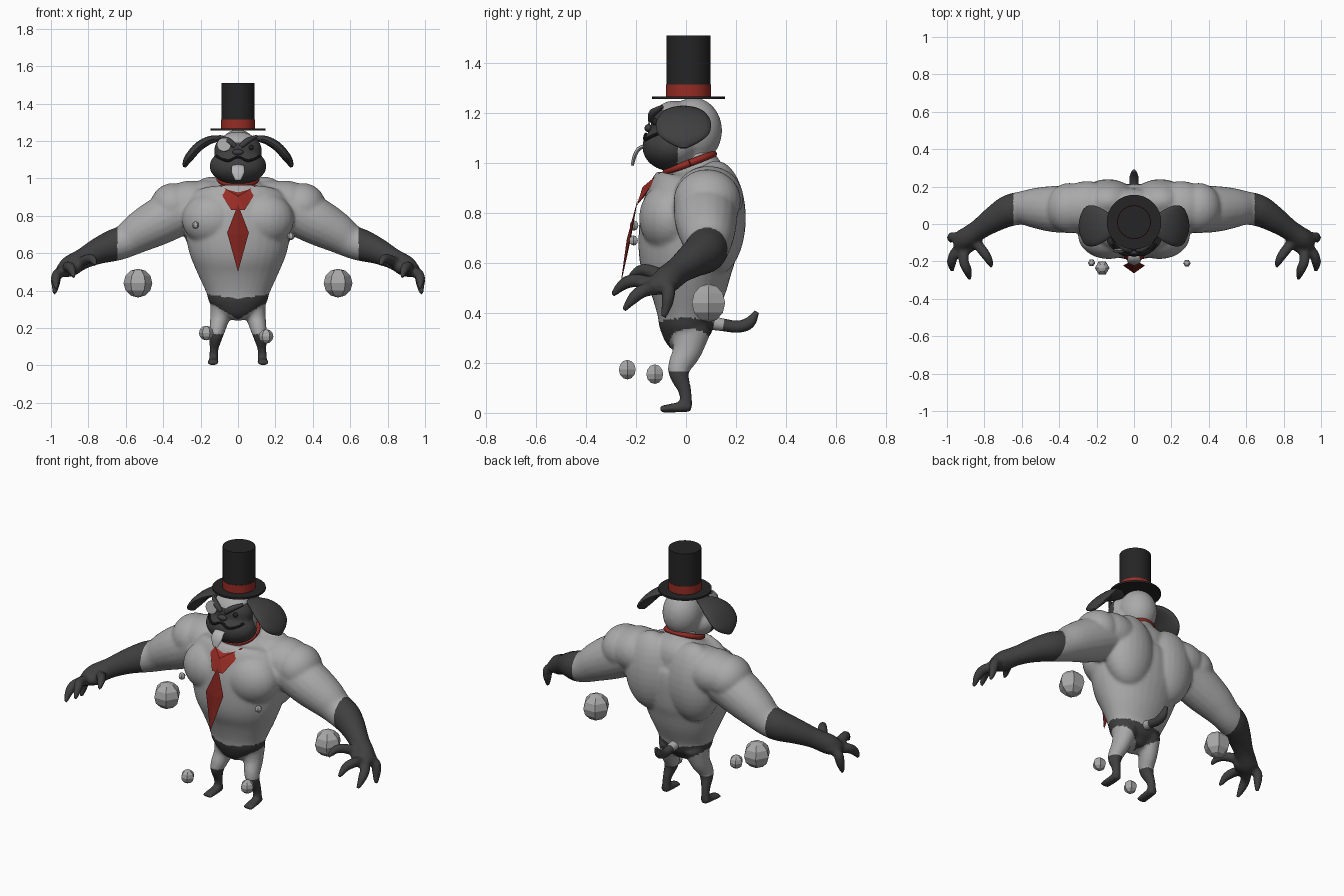
import bpy, bmesh, math
from mathutils import Vector, Matrix

old = bpy.data.objects.get("Cube")
if old:
    bpy.data.objects.remove(old, do_unlink=True)


def material(name, r, g, b):
    mat = bpy.data.materials.new(name)
    mat.use_nodes = True
    mat.diffuse_color = (r, g, b, 1)
    mat.node_tree.nodes["Principled BSDF"].inputs["Base Color"].default_value = (r, g, b, 1)
    return mat


GREY = material("light grey fur", .40, .40, .40)
DARK = material("dark grey fur", .05, .05, .05)
BLACK = material("hat black", .018, .018, .018)
RED = material("red cloth", .31, .025, .018)
DEEP_RED = material("deep red cloth", .2, .016, .012)
PALE = material("pale grey", .46, .46, .46)
X, Y, Z = Vector((1, 0, 0)), Vector((0, 1, 0)), Vector((0, 0, 1))


def finish(name, bm, mats, rule=None, smooth=True, fuse=False):
    """Turn a bmesh into an object, optionally fused into one organic skin."""
    bmesh.ops.recalc_face_normals(bm, faces=bm.faces)
    mesh = bpy.data.meshes.new(name)
    bm.to_mesh(mesh)
    bm.free()
    obj = bpy.data.objects.new(name, mesh)
    bpy.context.scene.collection.objects.link(obj)
    if fuse:
        remesh = obj.modifiers.new("fuse", "REMESH")
        remesh.mode = "VOXEL"
        remesh.voxel_size = .009
        relax = obj.modifiers.new("relax", "SMOOTH")
        relax.factor = .5
        relax.iterations = 8
        graph = bpy.context.evaluated_depsgraph_get()
        mesh = bpy.data.meshes.new_from_object(obj.evaluated_get(graph))
        obj.modifiers.clear()
        obj.data = mesh
        mesh.name = name
    mesh.materials.clear()
    for mat in mats:
        mesh.materials.append(mat)
    for poly in mesh.polygons:
        poly.material_index = int(rule(poly.center)) if rule else 0
        poly.use_smooth = smooth
    if smooth and not fuse:
        mesh.set_sharp_from_angle(angle=math.radians(40))
    return obj


def ball(bm, centre, radii, segments=24, rings=16):
    m = Matrix.Translation(centre) @ Matrix.Diagonal((*radii, 1)) @ Matrix.Rotation(math.pi / 2, 4, "Z")
    bmesh.ops.create_uvsphere(bm, u_segments=segments, v_segments=rings, radius=1, matrix=m)


def spline(points, steps=4):
    """Catmull-Rom through tuples of any length."""
    pts = [points[0], *points, points[-1]]
    out = []
    for a, b, c, d in zip(pts, pts[1:], pts[2:], pts[3:]):
        for i in range(steps):
            t = i / steps
            out.append([q + t / 2 * (r - p + t * (2 * p - 5 * q + 4 * r - s + t * (3 * (q - r) + s - p)))
                        for p, q, r, s in zip(a, b, c, d)])
    return out + [list(points[-1])]


def tube(bm, points, side=X, sides=16, flip=1):
    """Loft of ellipses; points are x, y, z, radius along side [, other radius]."""
    path = spline(points)
    rings = []
    for i, p in enumerate(path):
        before, after = path[max(i - 1, 0)], path[min(i + 1, len(path) - 1)]
        tangent = (Vector(after[:3]) - Vector(before[:3])).normalized()
        u = (side - tangent * side.dot(tangent)).normalized()
        v = tangent.cross(u)
        ring = []
        for k in range(sides):
            ang = math.tau * k / sides
            co = Vector(p[:3]) + u * p[3] * math.cos(ang) + v * p[-1] * math.sin(ang)
            co.x *= flip
            ring.append(bm.verts.new(co))
        rings.append(ring)
    for low, high in zip(rings, rings[1:]):
        for k in range(sides):
            n = (k + 1) % sides
            bm.faces.new((low[k], low[n], high[n], high[k]))
    bm.faces.new(rings[0])
    bm.faces.new(rings[-1])


# Torso: height, half width, front, back
body = bmesh.new()
torso = [(.25, .05, -.03, .06), (.29, .11, -.08, .09), (.34, .155, -.105, .11), (.39, .17, -.115, .12),
         (.5, .22, -.15, .165), (.6, .26, -.185, .195), (.7, .28, -.19, .21), (.8, .29, -.18, .215),
         (.88, .28, -.15, .205), (.94, .2, -.1, .19), (.99, .1, -.055, .14), (1.05, .08, -.04, .1)]
tube(body, [(0, (f + b) / 2, z, w, (b - f) / 2) for z, w, f, b in torso], sides=32)

# Muscles, limbs and digits on both sides
arm = [(.28, .08, .84, .13), (.42, .08, .77, .125), (.52, .085, .715, .11), (.6, .085, .665, .09),
       (.67, .07, .64, .085), (.75, .025, .61, .07), (.83, -.03, .57, .056), (.9, -.08, .53, .056),
       (.935, -.115, .505, .04)]
leg = [(.08, .02, .34, .07, .085), (.098, .005, .25, .052, .06), (.115, -.03, .17, .04, .044),
       (.128, -.005, .09, .025, .027), (.13, .003, .025, .024, .025)]
foot = [(.13, .018, .026, .024, .024), (.132, -.04, .021, .03, .02), (.135, -.105, .014, .03, .014)]
digits = [[(.92, -.08, .51, .03), (.965, -.07, .49, .028), (.975, -.075, .44, .025), (.98, -.09, .38, .011)],
          [(.93, -.12, .5, .03), (.965, -.17, .49, .028), (.975, -.21, .46, .025), (.972, -.25, .41, .011)],
          [(.91, -.12, .51, .03), (.91, -.2, .53, .028), (.89, -.25, .515, .025), (.877, -.295, .47, .011)],
          [(.86, -.08, .54, .03), (.8, -.155, .57, .027), (.775, -.195, .565, .022), (.762, -.23, .535, .011)]]
for s in (1, -1):
    ball(body, (s * .135, -.06, .78), (.165, .128, .145))
    ball(body, (s * .345, .085, .85), (.125, .135, .125))
    ball(body, (s * .25, .09, .86), (.16, .14, .128))
    ball(body, (s * .17, .09, .905), (.16, .11, .085))
    ball(body, (s * .14, .12, .78), (.16, .12, .23))
    ball(body, (s * .9, -.09, .52), (.07, .07, .04))
    tube(body, arm, Y, 20, s)
    tube(body, leg, X, 16, s)
    tube(body, foot, X, 16, s)
    for digit in digits:
        tube(body, digit, Vector((1, 1, 1)), 12, s)


def body_colour(c):
    glove = abs(c.x) > .645
    sock = c.z < .165
    shorts = .245 + .6 * abs(c.x) < c.z < .355 + .15 * abs(c.x) and abs(c.x) < .3
    return glove or sock or shorts


finish("body", body, [GREY, DARK], body_colour, fuse=True)

# Head with a dark face
head = bmesh.new()
ball(head, (0, .03, 1.13), (.11, .115, .132))
ball(head, (0, -.06, 1.065), (.153, .115, .098))
ball(head, (0, -.05, 1.15), (.128, .092, .1))
tube(head, [(0, .03, .96, .08), (0, .03, 1.03, .08), (0, .03, 1.1, .08)])
finish("head", head, [GREY, DARK], lambda c: c.y < -.035 and .965 < c.z < 1.19 + .3 * abs(c.x), fuse=True)

# Ears, brows and eyes
ear = [(.085, -.01, 1.215, .03, .014), (.15, -.01, 1.205, .08, .022), (.21, -.01, 1.17, .108, .025),
       (.255, -.01, 1.12, .104, .024), (.278, -.01, 1.085, .065, .018), (.287, -.01, 1.06, .015, .008)]
brow = [(.015, -.14, 1.17, .012), (.05, -.133, 1.2, .016), (.1, -.095, 1.225, .008)]
for s, label in ((1, "left"), (-1, "right")):
    bm = bmesh.new()
    tube(bm, ear, Y, 20, s)
    finish(label + "_ear", bm, [DARK])
    bm = bmesh.new()
    tube(bm, brow, Z, 10, s)
    finish(label + "_brow", bm, [DARK])
    bm = bmesh.new()
    ball(bm, (s * .07, -.124, 1.165), (.014, .012, .014), 12, 8)
    finish(label + "_eye", bm, [BLACK])

# Nose, mouth line and tongue
bm = bmesh.new()
ball(bm, (0, -.15, 1.14), (.03, .016, .016), 16, 10)
finish("nose", bm, [DARK])
half = [(.05, 1.095), (.09, 1.105), (.115, 1.12)]
line = [(-x, z) for x, z in reversed(half)] + [(0, 1.115)] + half
bm = bmesh.new()
tube(bm, [(x, -.062 - .115 * math.sqrt(max(.16, 1 - (x / .153) ** 2 - ((z - 1.065) / .098) ** 2)), z, .007)
          for x, z in line], Z, 8)
finish("mouth", bm, [BLACK])
bm = bmesh.new()
tube(bm, [(0, -.15, 1.07, .03, .008), (0, -.185, 1.06, .034, .008), (0, -.205, 1.03, .034, .008),
          (0, -.215, .99, .015, .006)])
finish("tongue", bm, [PALE])


def cylinder(name, centre, radius, depth, mat, sides=32, turn=0):
    bm = bmesh.new()
    m = Matrix.Translation(centre) @ Matrix.Rotation(turn, 4, "X")
    bmesh.ops.create_cone(bm, cap_ends=True, segments=sides, radius1=radius, radius2=radius,
                          depth=depth, matrix=m)
    finish(name, bm, [mat])


# Eyeglass and top hat
cylinder("eyeglass", (-.075, -.143, 1.18), .037, .008, GREY, 24, math.pi / 2 - .2)
cylinder("hat_brim", (0, .01, 1.261), .146, .011, BLACK)
cylinder("hat_band", (0, .01, 1.29), .091, .05, RED)
cylinder("hat_crown", (0, .01, 1.388), .089, .246, BLACK)

# Collar ring, tilted down at the front
bm = bmesh.new()
loop = [math.tau * k / 24 for k in range(25)]
tilt = Matrix.Translation((0, .015, 1)) @ Matrix.Rotation(.36, 4, "X")
tube(bm, [(.102 * math.cos(a), .102 * math.sin(a), 0, .014) for a in loop], Z, 10)
bm.transform(tilt)
finish("collar", bm, [RED])


def faceted_plate(name, outline, top_y, slope, bulge, mat):
    """Flat outline leaning forward, with a raised middle on the front."""
    bm = bmesh.new()
    top = max(z for x, z in outline)
    rim = [bm.verts.new((x, top_y - (top - z) * slope, z)) for x, z in outline]
    middle = sum((v.co for v in rim), Vector()) / len(rim)
    for offset in (-bulge, bulge / 3):
        tip = bm.verts.new(middle + Vector((0, offset, 0)))
        for a, b in zip(rim, rim[1:] + rim[:1]):
            bm.faces.new((a, b, tip))
    finish(name, bm, [mat], smooth=False)


knot = [(0, .94), (.1, .965), (.08, .9), (.035, .83)]
faceted_plate("tie_knot", knot + [(-x, z) for x, z in reversed(knot[1:])], -.1, .72, .03, RED)
faceted_plate("tie_blade", [(0, .86), (.058, .71), (0, .5), (-.058, .71)], -.192, .2, .012, DEEP_RED)

# Tail, light at the root
bm = bmesh.new()
tube(bm, [(0, .08, .365, .03), (0, .15, .352, .025), (0, .21, .345, .024), (0, .255, .362, .023),
          (0, .283, .405, .01)])
finish("tail", bm, [GREY, DARK], lambda c: c.y > .15)

# Floating six-sided balls around the figure
floaters = {"left_large_ball": (.535, .09, .44, .077), "right_large_ball": (-.535, .09, .44, .077),
            "right_low_ball": (-.17, -.235, .173, .039), "left_low_ball": (.15, -.125, .155, .039),
            "right_chest_ball": (-.227, -.208, .75, .02), "left_chest_ball": (.283, -.21, .69, .02)}
for name, (x, y, z, r) in floaters.items():
    bm = bmesh.new()
    ball(bm, (x, y, z), (r, r, r), 6, 6)
    finish(name, bm, [GREY], smooth=False)
